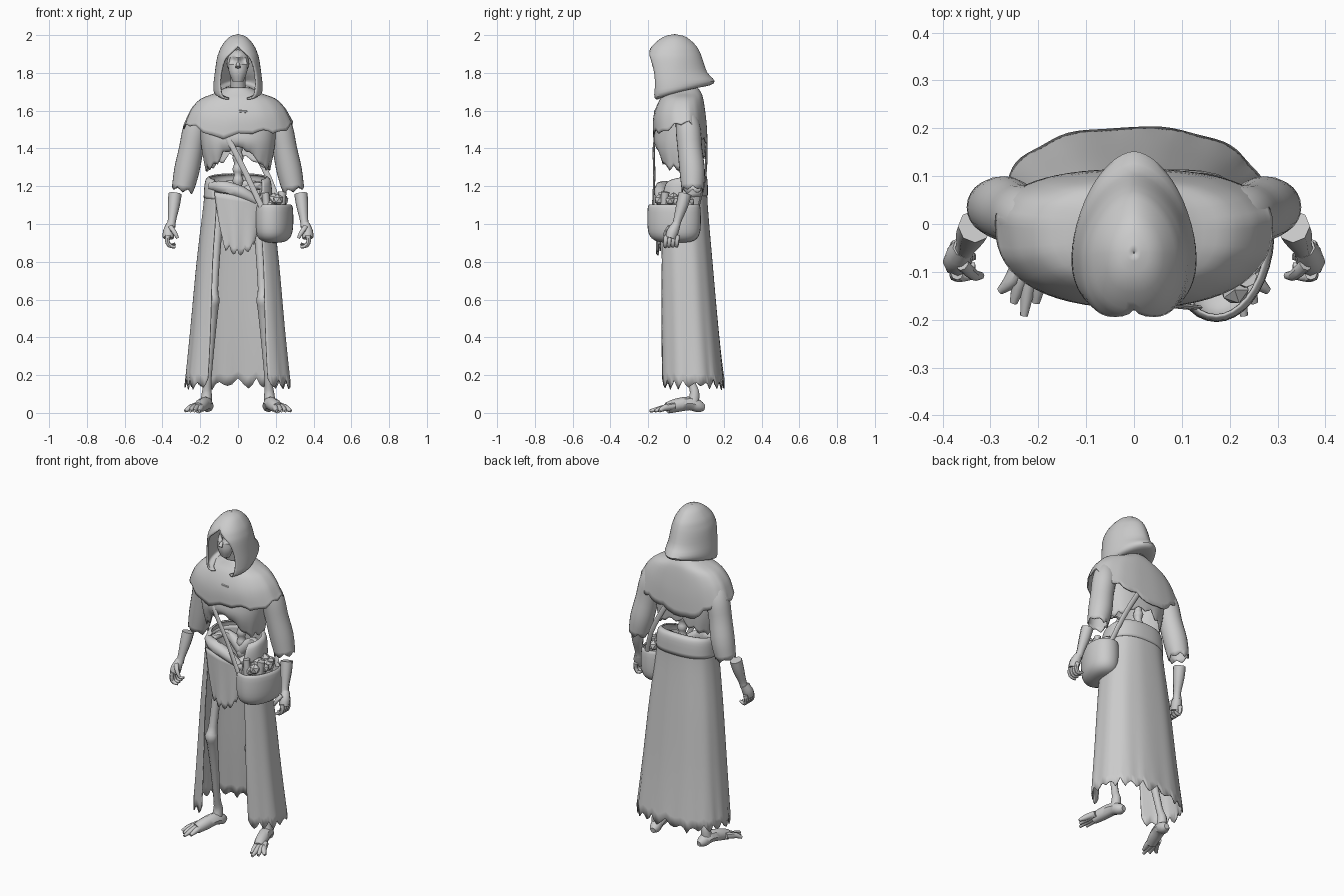
import bpy, bmesh, math, random
from mathutils import Vector

random.seed(4)
PI = math.pi
mat = bpy.data.materials.new("plain_grey")
mat.diffuse_color = (0.6, 0.6, 0.6, 1)


def finish(name, bm, thick=0, mirror=False, angle=45):
    bmesh.ops.remove_doubles(bm, verts=bm.verts, dist=1e-5)
    bmesh.ops.recalc_face_normals(bm, faces=bm.faces)
    me = bpy.data.meshes.new(name)
    bm.to_mesh(me)
    bm.free()
    ob = bpy.data.objects.new(name, me)
    bpy.context.collection.objects.link(ob)
    me.materials.append(mat)
    bpy.ops.object.select_all(action='DESELECT')
    ob.select_set(True)
    bpy.context.view_layer.objects.active = ob
    bpy.ops.object.shade_smooth_by_angle(angle=math.radians(angle))
    if thick:
        s = ob.modifiers.new("thickness", 'SOLIDIFY')
        s.thickness, s.offset = thick, 0
    if mirror:
        ob.modifiers.new("mirror", 'MIRROR')
    return ob


def spline(pts, k):
    """Catmull-Rom through tuples of numbers."""
    out = []
    for i in range(len(pts) - 1):
        p = [pts[max(0, min(len(pts) - 1, i + d))] for d in (-1, 0, 1, 2)]
        for s in range(k):
            t = s / k
            out.append(tuple(b + .5 * t * (c - a + t * (2*a - 5*b + 4*c - d + t * (3*(b - c) + d - a)))
                             for a, b, c, d in zip(*p)))
    return out + [pts[-1]]


def patch(bm, nu, nv, f):
    g = [[bm.verts.new(f(i, j)) for i in range(nu + 1)] for j in range(nv + 1)]
    for j in range(nv):
        for i in range(nu):
            bm.faces.new((g[j][i], g[j][i+1], g[j+1][i+1], g[j+1][i]))


def ragged(n, size):
    t = [random.uniform(.2, 1) * size * (1, .1, -.7, 0)[i % 4] for i in range(n)]
    return t + t[:1]


def shell(name, rings, n=48, hem=None, teeth=0, e=1, fold=0, thick=.006, k=3, power=3, back=None):
    """Cloth around the body. Ring: z, half width, y front, y back, y middle, half gap angle, tilt."""
    R, tooth = spline(rings, k), ragged(n, teeth)
    m = len(R) - 1

    def f(i, j):
        z, rx, yf, yb, cy, a0, tilt = R[j]
        a0, t = max(a0, 0), j / m
        a = a0 + (2*PI - 2*a0) * i / n
        s, c = math.sin(a), math.cos(a)
        w = 1 + fold * t * math.sin(11 * a)
        p = back if back and c < 0 else e
        sx = math.copysign(abs(s) ** p, s)
        sy = abs(c) ** p
        y = cy + w * ((yf - cy) * sy if c > 0 else (yb - cy) * sy)
        return (rx * w * sx, y, z + tilt * c + ((hem(a) if hem else 0) + tooth[i]) * t ** power)
    bm = bmesh.new()
    patch(bm, n, m, f)
    return finish(name, bm, thick)


def add_tube(bm, pts, n=8, k=3, cap=True, teeth=0, flat=1):
    """Tube through (x, y, z, radius) points."""
    P = spline(pts, k)
    V = [Vector(p[:3]) for p in P]
    d = V[-1] - V[0]
    ref = Vector((0, 1, 0)) if abs(d.y) < .75 * d.length else Vector((0, 0, 1))
    tooth, m = ragged(n, teeth), len(P) - 1

    def f(i, j):
        t = (V[min(j + 1, m)] - V[max(j - 1, 0)]).normalized()
        u = t.cross(ref).normalized()
        w = u.cross(t)
        a = 2 * PI * (i % n) / n
        v = V[j] + P[j][3] * (u * math.cos(a) + w * flat * math.sin(a))
        if j == m:
            v.z += tooth[i]
        return v
    patch(bm, n, m, f)
    if cap:
        bmesh.ops.remove_doubles(bm, verts=bm.verts, dist=1e-5)
        bmesh.ops.holes_fill(bm, edges=[x for x in bm.edges if x.is_boundary], sides=n)


def tubes(name, paths, thick=0, mirror=False, **kw):
    bm = bmesh.new()
    for p in paths:
        add_tube(bm, p, **kw)
    return finish(name, bm, thick, mirror)


# Hood with a pointed back and open face
shell("hood", [(2.0, .001, -.061, -.059, -.06, 0, 0), (1.985, .045, -.12, 0, -.06, 0, 0),
               (1.94, .082, -.175, .05, -.065, 0, 0), (1.905, .098, -.195, .07, -.07, .3, 0),
               (1.87, .108, -.205, .083, -.07, .62, 0),
               (1.80, .118, -.2, .108, -.07, .8, 0), (1.74, .125, -.192, .147, -.07, .78, -.015),
               (1.70, .122, -.185, .11, -.07, .65, -.035), (1.695, .09, -.16, .06, -.06, .5, -.035)],
      n=40, e=.85, thick=.01, back=1.15)

# Shoulder cape with torn hem
shell("shoulder_cape", [(1.72, .065, -.09, .06, -.015, 0, 0), (1.69, .12, -.11, .08, -.015, 0, 0),
                        (1.66, .195, -.135, .09, -.012, 0, 0), (1.61, .242, -.16, .1, -.008, 0, 0),
                        (1.56, .266, -.172, .108, -.005, 0, 0), (1.5, .288, -.172, .112, 0, 0, 0)],
      n=60, e=.84, teeth=.018,
      hem=lambda a: .025 * math.sin(a) ** 2 - (.03 if math.cos(a) > 0 else .1) * math.cos(a) ** 2
      + .015 * math.sin(5 * a))
tubes("cape_clasp", [[(.005, -.162, 1.597, .008), (.05, -.162, 1.592, .008)]], n=6)

# Torn shirt, raised at the middle
shell("torn_shirt", [(1.55, .2, -.15, .09, -.02, 0, 0), (1.45, .195, -.168, .1, -.02, 0, 0),
                     (1.38, .185, -.162, .1, -.02, 0, 0), (1.31, .168, -.14, .095, -.02, 0, 0)],
      n=60, e=.85, teeth=.022, power=2,
      hem=lambda a: (.1 if math.cos(a) > 0 else .05) * abs(math.cos(a)) ** 6 - .02 * math.sin(a) ** 2)
random.seed(9)

# Sleeves
tubes("sleeves", [[(.185, -.005, 1.62, .025), (.205, 0, 1.575, .05), (.226, .012, 1.5, .063),
                   (.247, .02, 1.4, .062), (.272, .033, 1.28, .064), (.293, .035, 1.18, .055)]],
      n=24, cap=False, teeth=.022, thick=.006, mirror=True)

# Bony forearms, palms, fingers and thumbs
hand = [[(.333, -.005, 1.16, .035), (.34, -.02, 1.1, .032), (.35, -.045, 1.02, .022), (.355, -.055, .985, .023)],
        [(.357, -.05, 1.0, .022), (.366, -.07, .96, .031), (.37, -.082, .925, .029)],
        [(.358, -.085, .985, .014), (.336, -.106, .955, .012), (.32, -.108, .925, .008)]]
for i in range(4):
    y = -.108 + i * .02
    hand.append([(.37, y + .004, .94, .013), (.374, y, .908, .012),
                 (.36, y - .002, .885, .011), (.332, y, .878 + .006 * i, .007)])
tubes("arms_and_hands", hand, mirror=True)

# Long skirt, open at the front
shell("long_skirt", [(1.2, .172, -.142, .108, -.015, .75, -.03), (1.1, .18, -.146, .112, -.015, .62, 0),
                     (.8, .215, -.147, .137, 0, .6, 0), (.45, .247, -.146, .168, .01, .55, 0),
                     (.15, .277, -.142, .2, .02, .53, 0)],
      n=72, e=.83, fold=.012, teeth=.04, k=4, power=9)
shell("waist_band", [(1.245, .15, -.1, .08, -.015, .9, -.02), (1.235, .166, -.13, .1, -.015, .8, -.025),
                     (1.2, .174, -.144, .11, -.015, .74, -.03), (1.14, .178, -.146, .112, -.015, .68, -.01)],
      n=40, e=.83, thick=.008)

# Torn loincloth hanging in front
tooth = ragged(18, .04)


def loin(i, j):
    u, t = i / 9 - 1, j / 10
    z = 1.15 - .3 * t - .02 * u * (1 - t) + (tooth[i] + .06 * u * u - .01) * t ** 2
    return (.005 * t + u * (.125 - .035 * t), -.152 + .02 * u * u + .005 * math.sin(7 * u) * t, z)


bm = bmesh.new()
patch(bm, 18, 10, loin)
finish("loincloth", bm, .006)

# Legs with knees, feet and toes
tubes("legs", [[(.1, -.01, 1.1, .035), (.115, -.03, .9, .026), (.13, -.055, .66, .025), (.133, -.065, .6, .036),
                (.135, -.055, .55, .031), (.145, -.02, .4, .025), (.16, .025, .18, .02),
                (.165, .045, .11, .026), (.168, .04, .06, .03)]], n=10, mirror=True)
foot = [[(.155, .098, .028, .016), (.16, .07, .034, .032), (.172, .02, .05, .036), (.192, -.05, .04, .036),
         (.21, -.1, .026, .03)]]
for x0, x1, y in ((.19, .205, -.165), (.207, .23, -.192), (.222, .252, -.165), (.228, .28, -.14)):
    foot.append([(x0, -.06, .036, .018), ((x0 + x1) / 2, -.115, .026, .017), (x1, y, .01, .008)])
tubes("feet", foot, mirror=True)

# Spine and pelvis inside the clothes
spine = [(0, .035, 1.08 + .03 * i, .03 if i % 2 else .02) for i in range(19)]
tubes("spine", [spine], k=2)
tubes("pelvis", [[(.0, .04, 1.13, .04), (.09, .03, 1.2, .025), (.135, -.03, 1.19, .02), (.12, -.09, 1.15, .014)],
                 [(.12, -.02, 1.13, .035), (.06, -.08, 1.1, .028), (0, -.1, 1.09, .022)]], mirror=True)
tubes("belt_roll", [[(-.145, -.08, 1.2, .022), (-.08, -.125, 1.195, .034), (.02, -.135, 1.165, .034),
                     (.1, -.13, 1.12, .02)]])

# Skull with pressed eye sockets, jaw and neck
bm = bmesh.new()
bmesh.ops.create_uvsphere(bm, u_segments=28, v_segments=20, radius=1)
for v in bm.verts:
    x, y, z = v.co
    low = max(0, -z)
    v.co = Vector((x * (.06 - .018 * low), -.08 + y * .075 - .012 * low, 1.845 + z * .078))
    for sx in (-.025, .025):
        d = (Vector((v.co.x, v.co.z)) - Vector((sx, 1.865))).length
        if y < 0 and d < .02:
            v.co.y += .03 * (1 - d / .02) ** .5
finish("skull", bm)
tubes("jaw_and_cheeks", [[(0, -.115, 1.84, .052), (0, -.12, 1.8, .047), (0, -.12, 1.755, .028)],
                         [(0, -.155, 1.855, .007), (0, -.172, 1.83, .014)]], n=10, flat=.8)
tubes("neck", [[(0, -.02, 1.58, .05), (0, -.035, 1.68, .042), (0, -.065, 1.79, .04)]], n=12)

# Shoulder bag with contents
bag = shell("bag", [(1.10, .08, -.13, .13, 0, 0, .0), (1.085, .09, -.138, .138, 0, 0, 0),
                    (1.0, .092, -.14, .14, 0, 0, 0), (.94, .082, -.128, .13, 0, 0, 0),
                    (.91, .05, -.085, .09, 0, 0, 0), (.904, .001, -.001, .001, 0, 0, 0)],
            n=32, e=.95, thick=.008)
bag.location = (.191, -.063, 0)
bag.rotation_euler.z = math.radians(-16)
bm = bmesh.new()
for i in range(14):
    r = random.uniform(.026, .038)
    s = bmesh.ops.create_icosphere(bm, subdivisions=1, radius=r)["verts"]
    a, q = i * 2.4, (i / 14) ** .5
    o = Vector((.191 + .055 * q * math.cos(a), -.065 + .095 * q * math.sin(a), random.uniform(1.085, 1.13)))
    for v in s:
        v.co = v.co + o
finish("bag_contents", bm, angle=20)
tubes("bag_rolls", [[(.16, -.13, 1.0, .017), (.145, -.125, 1.165, .02)], [(.22, -.12, 1.0, .02), (.235, -.11, 1.17, .022)],
                    [(.22, -.03, 1.0, .018), (.24, -.03, 1.15, .02)]])

# Straps across chest and back
tubes("front_strap", [[(-.1, -.15, 1.53, .015), (-.03, -.17, 1.41, .015), (.05, -.168, 1.25, .015),
                       (.13, -.175, 1.08, .015)]], n=8, flat=.4)
tubes("back_strap", [[(-.02, .1, 1.56, .015), (.08, .108, 1.4, .015), (.165, .1, 1.24, .015),
                      (.225, .06, 1.07, .015)]], n=8, flat=.4)
